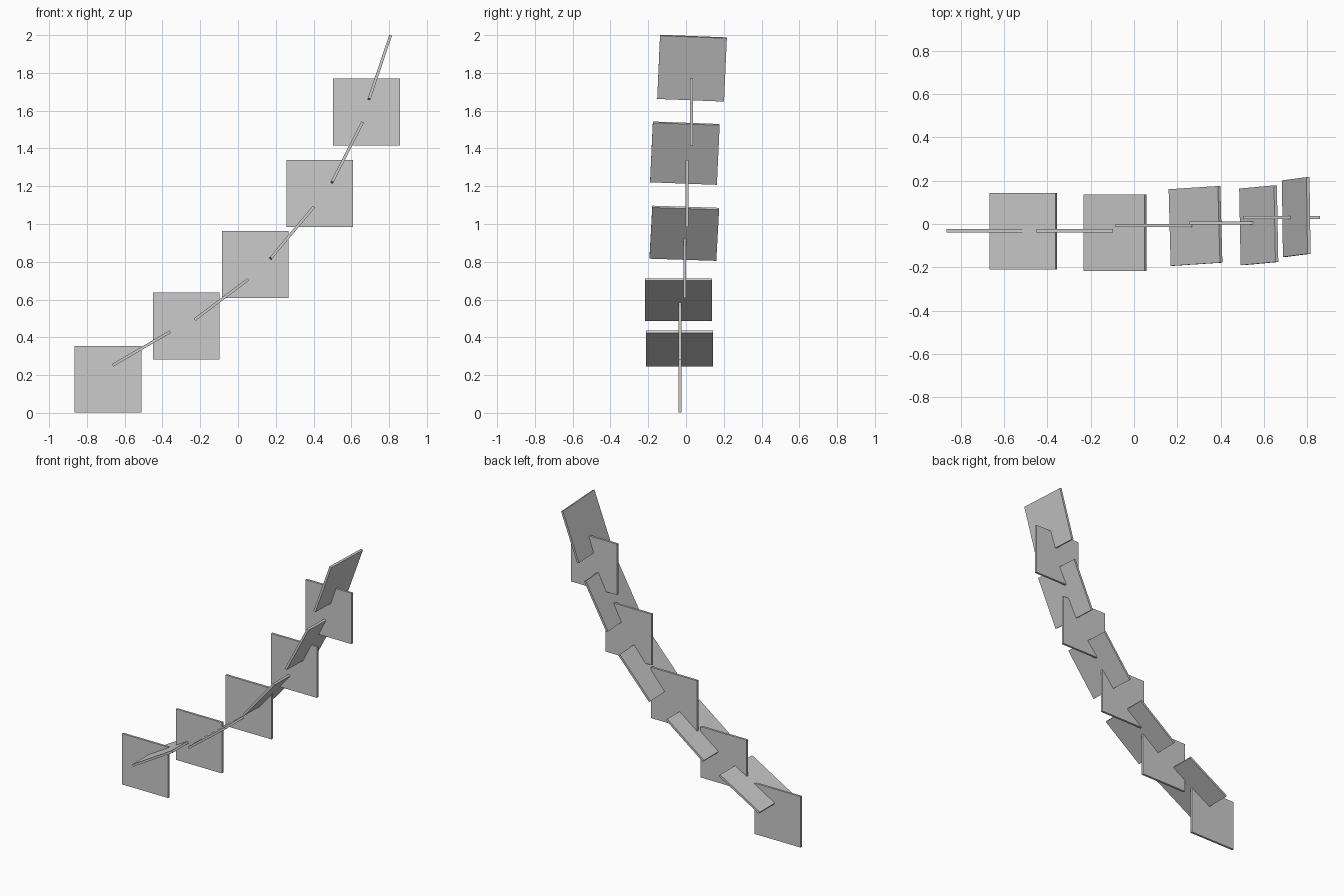
import bpy
from math import radians
from mathutils import Matrix

if "Cube" in bpy.data.objects:
    bpy.data.objects.remove(bpy.data.objects["Cube"])

SIDE, THICK = 0.354, 0.015


def plate(name, centre, rotation):
    """Thin square plate: local x/y span the square, local z is the thickness."""
    bpy.ops.mesh.primitive_cube_add(size=1)
    ob = bpy.context.object
    ob.name = name
    ob.matrix_world = (Matrix.Translation(centre) @ rotation
                       @ Matrix.Diagonal((SIDE, SIDE, THICK, 1)))
    return ob


# Upright plates facing the front
upright = [(-0.688, -0.031, 0.178), (-0.274, -0.031, 0.460),
           (0.091, -0.007, 0.785), (0.433, 0.005, 1.161),
           (0.681, 0.030, 1.592)]
for i, c in enumerate(upright):
    plate(f"upright_plate_{i + 1}", c, Matrix.Rotation(radians(90), 4, 'X'))

# Cross plates: centre, climb angle, slight in-plane twist
cross = [((-0.511, -0.034, 0.341), 30.3, 0),
         ((-0.088, -0.040, 0.600), 37, 0),
         ((0.284, -0.009, 0.951), 50, 2.4),
         ((0.576, -0.006, 1.375), 63, 2.4),
         ((0.749, 0.032, 1.825), 71.3, 2.4)]
for i, (c, climb, twist) in enumerate(cross):
    rot = (Matrix.Rotation(radians(-climb), 4, 'Y')
           @ Matrix.Rotation(radians(twist), 4, 'Z'))
    plate(f"cross_plate_{i + 1}", c, rot)
